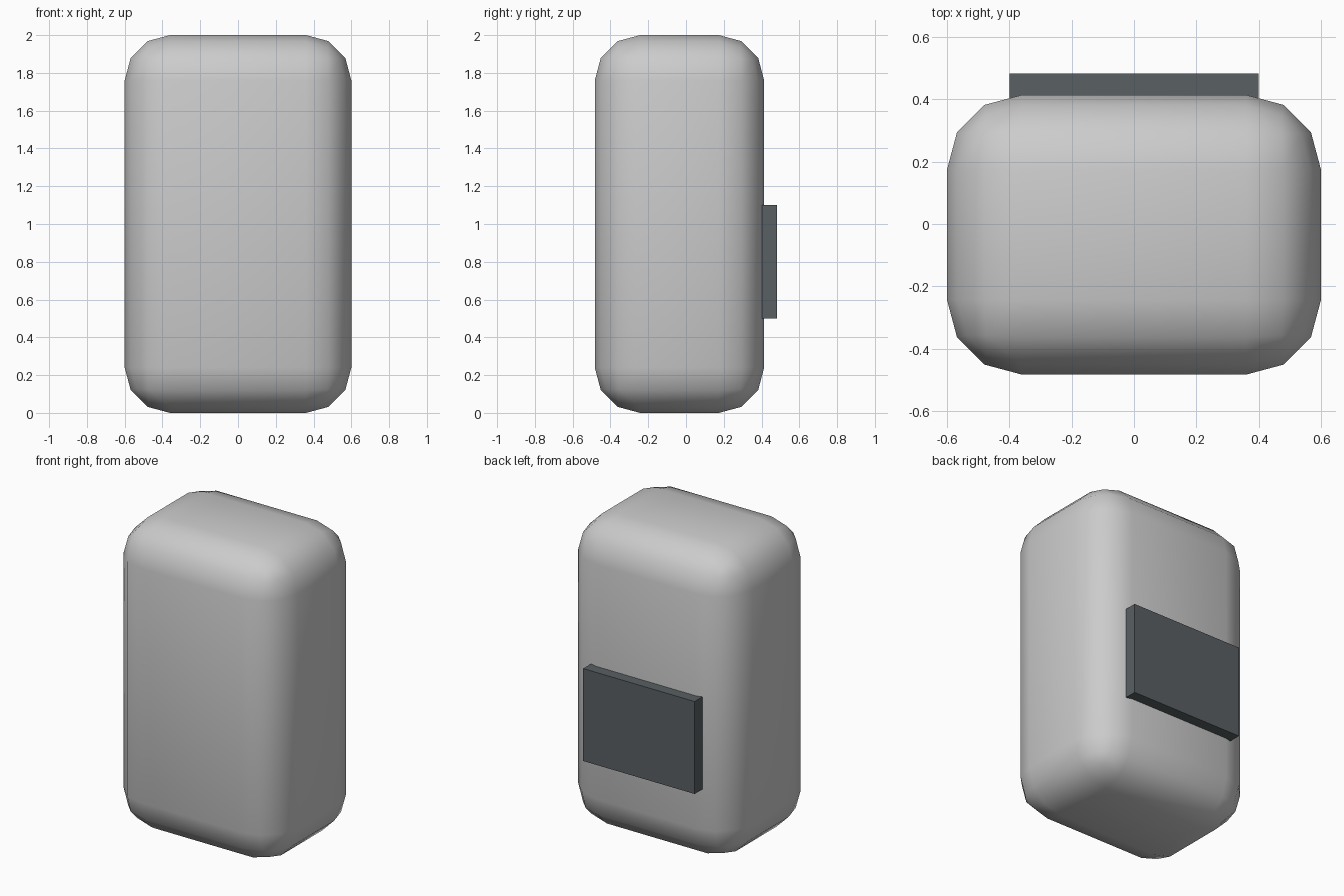
import bpy

cube = bpy.data.objects.get("Cube")
if cube:
    bpy.data.objects.remove(cube, do_unlink=True)


def make_material(name, color):
    mat = bpy.data.materials.new(name)
    mat.use_nodes = True
    mat.diffuse_color = color
    mat.node_tree.nodes["Principled BSDF"].inputs["Base Color"].default_value = color
    return mat


def make_box(name, low, high, mat):
    """Box spanning two opposite corners."""
    center = [(a + b) / 2 for a, b in zip(low, high)]
    bpy.ops.mesh.primitive_cube_add(size=1, location=center)
    obj = bpy.context.object
    obj.name = name
    obj.scale = [b - a for a, b in zip(low, high)]
    bpy.ops.object.transform_apply(location=False, rotation=False, scale=True)
    obj.data.materials.append(mat)
    return obj


light_grey = make_material("light_grey", (0.6, 0.6, 0.6, 1))
dark_slate = make_material("dark_slate", (0.1, 0.115, 0.125, 1))

# Rounded main body
body = make_box("body", (-0.6, -0.483, 0), (0.6, 0.414, 2), light_grey)
bevel = body.modifiers.new("rounded_edges", "BEVEL")
bevel.width = 0.24
bevel.segments = 3
bevel.limit_method = "NONE"
bevel.harden_normals = False
bpy.ops.object.shade_smooth()

# Flat plate on the lower back
make_box("back_plate", (-0.4, 0.363, 0.5), (0.4, 0.483, 1.1), dark_slate)
